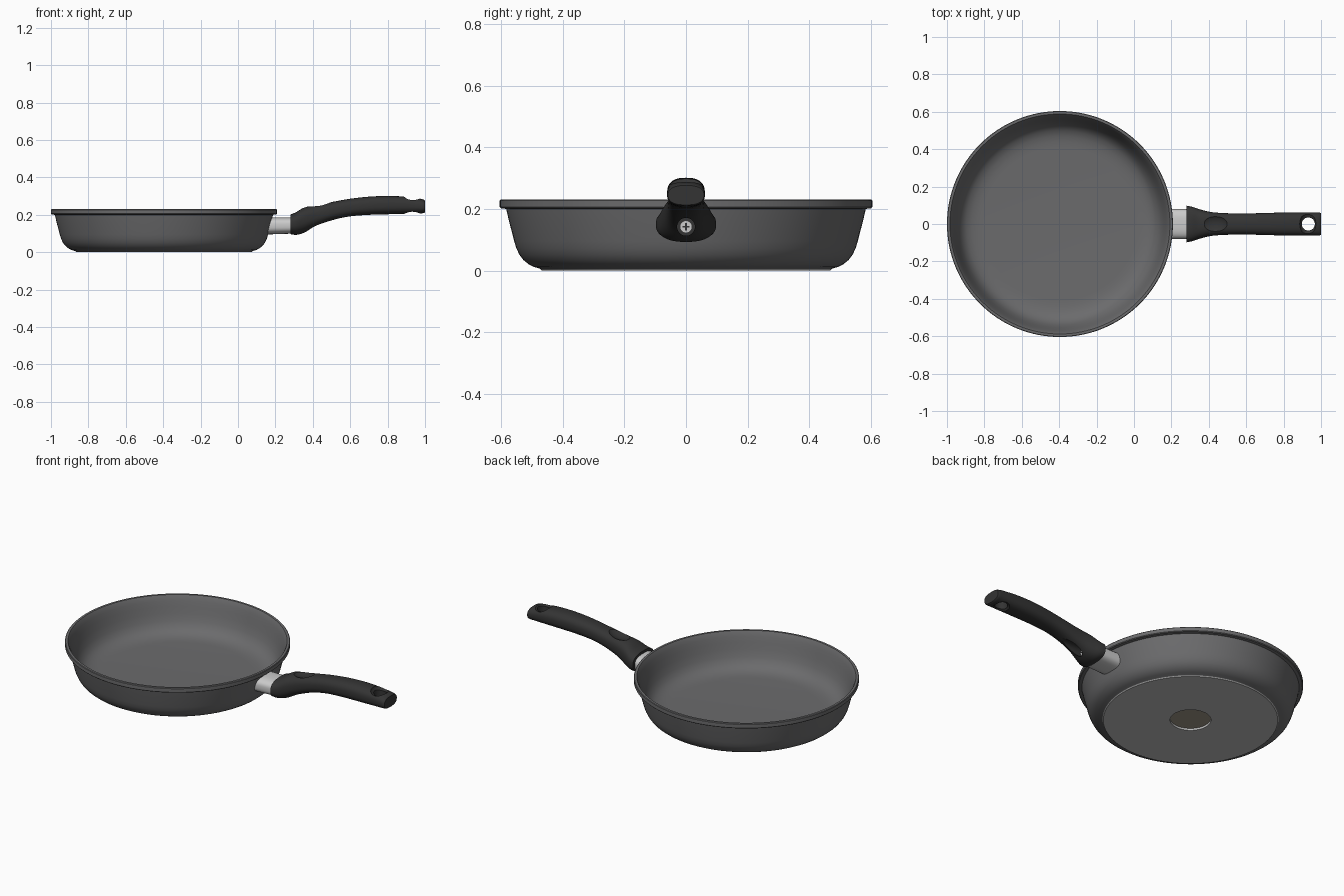
import bpy, bmesh, math
from mathutils import Vector, Matrix

if "Cube" in bpy.data.objects:
    bpy.data.objects.remove(bpy.data.objects["Cube"])

def material(name, c):
    m = bpy.data.materials.new(name)
    m.diffuse_color = (*c, 1)
    m.use_nodes = True
    m.node_tree.nodes["Principled BSDF"].inputs["Base Color"].default_value = m.diffuse_color
    return m

GREY = material("pan grey", (0.147, 0.147, 0.151))
BASE = material("base metal", (0.5, 0.5, 0.5))
BLACK = material("handle black", (0.034, 0.034, 0.034))
STEEL = material("steel", (0.6, 0.6, 0.6))
BRONZE = material("bronze grey", (0.34, 0.30, 0.235))
PAN_X = -0.396

def finish(name, bm, mats):
    bmesh.ops.remove_doubles(bm, verts=bm.verts[:], dist=1e-5)
    bmesh.ops.recalc_face_normals(bm, faces=bm.faces[:])
    me = bpy.data.meshes.new(name)
    bm.to_mesh(me)
    bm.free()
    for m in mats:
        me.materials.append(m)
    ob = bpy.data.objects.new(name, me)
    bpy.context.collection.objects.link(ob)
    return ob

def smooth(ob, deg=32):
    bpy.ops.object.select_all(action='DESELECT')
    ob.select_set(True)
    bpy.context.view_layer.objects.active = ob
    bpy.ops.object.shade_smooth_by_angle(angle=math.radians(deg))

def lathe(name, profile, mats, seg=128, rule=None):
    bm = bmesh.new()
    rings = []
    for r, z in profile:
        rings.append([bm.verts.new((PAN_X + r * math.cos(2 * math.pi * i / seg),
                                    r * math.sin(2 * math.pi * i / seg), z)) for i in range(seg)])
    for j in range(len(rings) - 1):
        for i in range(seg):
            k = (i + 1) % seg
            f = bm.faces.new((rings[j][i], rings[j][k], rings[j + 1][k], rings[j + 1][i]))
            f.material_index = rule(j) if rule else 0
    ob = finish(name, bm, mats)
    smooth(ob)
    return ob

def loft(name, stations, mat, power=2.5, seg=48):
    """Superellipse sections along x: (x, z bottom, z top, half width)."""
    bm = bmesh.new()
    rings = []
    for x, zb, zt, w in stations:
        ring = []
        for i in range(seg):
            a = 2 * math.pi * i / seg
            c, s = math.cos(a), math.sin(a)
            y = w * math.copysign(abs(c) ** (2 / power), c)
            z = (zb + zt) / 2 + (zt - zb) / 2 * math.copysign(abs(s) ** (2 / power), s)
            ring.append(bm.verts.new((x, y, z)))
        rings.append(ring)
    for a, b in zip(rings, rings[1:]):
        for i in range(seg):
            k = (i + 1) % seg
            bm.faces.new((a[i], a[k], b[k], b[i]))
    bm.faces.new(rings[0])
    bm.faces.new(rings[-1])
    return finish(name, bm, [mat])

def catmull(pts, n=5):
    pts = [Vector(p) for p in pts]
    out = []
    for i in range(len(pts) - 1):
        p0, p1, p2, p3 = pts[max(i - 1, 0)], pts[i], pts[i + 1], pts[min(i + 2, len(pts) - 1)]
        for k in range(n):
            t = k / n
            out.append(0.5 * (2 * p1 + (p2 - p0) * t + (2 * p0 - 5 * p1 + 4 * p2 - p3) * t * t
                              + (3 * p1 - p0 - 3 * p2 + p3) * t ** 3))
    return out + [pts[-1]]

def cylinder(name, loc, r, depth, mat, axis='Z'):
    bm = bmesh.new()
    rot = Matrix.Rotation(math.pi / 2, 4, 'Y') if axis == 'X' else Matrix.Identity(4)
    bmesh.ops.create_cone(bm, cap_ends=True, segments=48, radius1=r, radius2=r, depth=depth,
                          matrix=Matrix.Translation(loc) @ rot)
    return finish(name, bm, [mat])

def ellipsoid(name, loc, size, tilt=0):
    bm = bmesh.new()
    bmesh.ops.create_uvsphere(bm, u_segments=48, v_segments=32, radius=1,
                              matrix=Matrix.Translation(loc) @ Matrix.Rotation(tilt, 4, 'Y')
                              @ Matrix.Diagonal((*size, 1)))
    return finish(name, bm, [BLACK])

def cut(ob, cutter):
    bpy.context.view_layer.objects.active = ob
    m = ob.modifiers.new("cut", 'BOOLEAN')
    m.operation, m.solver, m.object = 'DIFFERENCE', 'EXACT', cutter
    bpy.ops.object.modifier_apply(modifier=m.name)
    bpy.data.objects.remove(cutter)

# Pan body: metal underside with shallow recess, curved wall, rim band, inside
base = [(0, .014), (.11, .014), (.11, 0), (.468, 0), (.472, .005)]
wall = [(.476, .007), (.494, .012), (.511, .021), (.527, .034), (.54, .051), (.55, .072),
        (.557, .095), (.564, .123), (.574, .16), (.583, .2), (.6, .202), (.604, .206),
        (.604, .227), (.601, .23)]
inside = [(.588, .23), (.584, .224), (.574, .2), (.565, .17), (.554, .135), (.54, .095),
          (.522, .066), (.50, .047), (.47, .035), (.44, .03), (.41, .028), (0, .028)]
lathe("pan_body", base + wall + inside, [GREY, BASE], rule=lambda j: int(j < len(base) - 1))

# Bronze disc in the underside recess
lathe("base_disc", [(0, .016), (.107, .016), (.107, .010), (0, .010)], [BRONZE], seg=64)

# Steel ferrule, its inner end following the slanted round wall
ferrule = loft("ferrule", [(.165, .095, .187, .08), (.3, .1, .187, .079)], STEEL, 2.8)
for v in ferrule.data.vertices:
    if v.co.x < .2:
        v.co.x += (v.co.z - .14) * .27 - v.co.y ** 2 * .9
smooth(ferrule)

# Handle grip
handle = loft("handle", catmull([
    (.28, .097, .202, .098), (.31, .093, .214, .092), (.35, .103, .237, .079),
    (.40, .130, .250, .066), (.45, .152, .259, .060), (.52, .176, .272, .057),
    (.60, .192, .286, .056), (.70, .200, .297, .059), (.80, .203, .301, .061),
    (.90, .205, .297, .061), (.96, .207, .289, .061), (.99, .209, .282, .061),
    (1.0, .213, .276, .058)]), BLACK)
# Hanging hole with scooped mouths, thumb rest, screw well
cut(handle, ellipsoid("scoop_top", (.932, 0, .305), (.047, .075, .036)))
cut(handle, ellipsoid("scoop_bottom", (.932, 0, .193), (.047, .075, .03)))
cut(handle, cylinder("hang_hole", (.932, 0, .25), .035, .3, BLACK))
cut(handle, ellipsoid("thumb_rest", (.432, 0, .283), (.078, .062, .045), -.2))
cut(handle, cylinder("screw_well", (.47, 0, .142), .029, .26, BLACK, 'X'))
smooth(handle)

# Screw head with a cross slot
smooth(cylinder("screw", (.345, 0, .142), .02, .03, STEEL, 'X'))
for i, size in enumerate([(.004, .024, .005), (.004, .005, .024)]):
    bm = bmesh.new()
    bmesh.ops.create_cube(bm, size=1, matrix=Matrix.Translation((.359, 0, .142))
                          @ Matrix.Diagonal((*size, 1)))
    finish(f"screw_slot_{i + 1}", bm, [BLACK])
